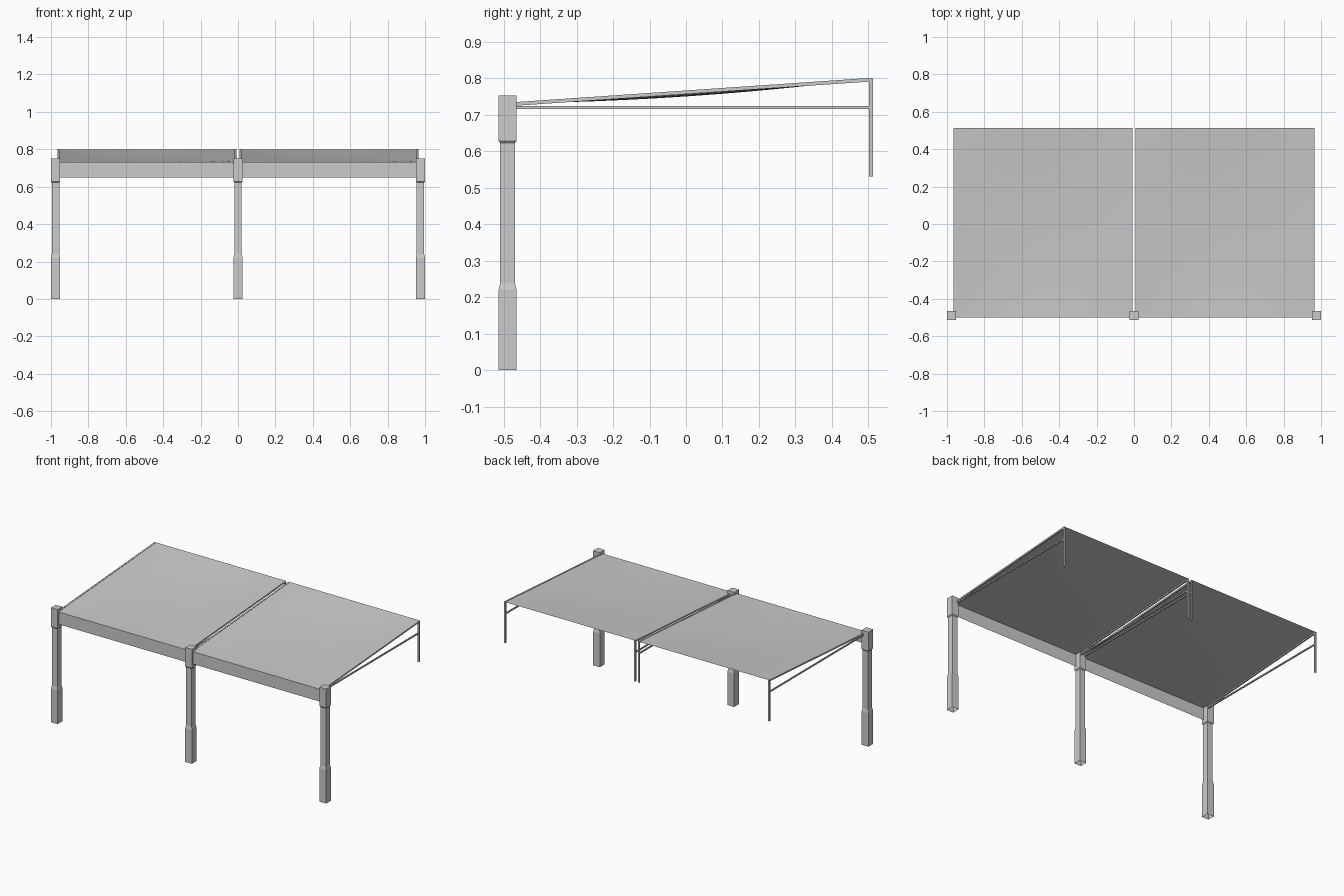
import bpy, bmesh
from mathutils import Vector

if "Cube" in bpy.data.objects:
    bpy.data.objects.remove(bpy.data.objects["Cube"])


def finish(bm, name, smooth=False):
    bmesh.ops.recalc_face_normals(bm, faces=bm.faces)
    me = bpy.data.meshes.new(name)
    bm.to_mesh(me)
    bm.free()
    ob = bpy.data.objects.new(name, me)
    bpy.context.collection.objects.link(ob)
    for p in me.polygons:
        p.use_smooth = smooth
    return ob


# square post: rings of (half width, height), open at the foot
def post(x, y, name):
    rings = [(.0245, 0), (.0245, .22), (.02, .24), (.02, .622), (.0245, .628), (.0245, .752)]
    bm = bmesh.new()
    prev = None
    for h, z in rings:
        ring = [bm.verts.new((x + sx * h, y + sy * h, z))
                for sx, sy in ((-1, -1), (1, -1), (1, 1), (-1, 1))]
        if prev:
            for i in range(4):
                j = (i + 1) % 4
                bm.faces.new((prev[i], prev[j], ring[j], ring[i]))
        prev = ring
    bm.faces.new(prev)
    finish(bm, name)


# square bar between two points
def bar(bm, a, b, w):
    a, b = Vector(a), Vector(b)
    d = (b - a).normalized()
    u = Vector((1, 0, 0)) * w / 2
    v = d.cross(Vector((1, 0, 0))) * w / 2
    r = [[bm.verts.new(p + s * u + t * v) for s, t in ((-1, -1), (1, -1), (1, 1), (-1, 1))]
         for p in (a, b)]
    bm.faces.new(r[0])
    bm.faces.new(r[1])
    for i in range(4):
        j = (i + 1) % 4
        bm.faces.new((r[0][i], r[0][j], r[1][j], r[1][i]))


# side frame: sloping rail, level rail and hanging leg
def side_frame(x, name):
    bm = bmesh.new()
    bar(bm, (x, -.49, .728), (x, .508, .796), .01)
    bar(bm, (x, -.49, .72), (x, .505, .72), .008)
    bar(bm, (x, .507, .53), (x, .507, .798), .01)
    finish(bm, name)


# sagging cloth roof
def canopy(x0, x1, name, n=12):
    bm = bmesh.new()
    rows = []
    for j in range(n + 1):
        v = j / n
        rows.append([bm.verts.new((x0 + (x1 - x0) * i / n, -.5 + 1.013 * v,
                     .731 + .069 * v - .015 * 16 * (i / n) * (1 - i / n) * v * (1 - v)))
                     for i in range(n + 1)])
    for j in range(n):
        for i in range(n):
            bm.faces.new((rows[j][i], rows[j][i + 1], rows[j + 1][i + 1], rows[j + 1][i]))
    ob = finish(bm, name, True)
    if ob.data.polygons[0].normal.z < 0:
        ob.data.flip_normals()


# front valance hanging from the roof edge
def valance(x0, x1, name):
    bm = bmesh.new()
    bm.faces.new([bm.verts.new(c) for c in
                  ((x0, -.5, .65), (x1, -.5, .65), (x1, -.5, .731), (x0, -.5, .731))])
    ob = finish(bm, name)
    if ob.data.polygons[0].normal.y > 0:
        ob.data.flip_normals()


for x, side in ((-.9755, "left"), (0, "middle"), (.9755, "right")):
    post(x, -.489, side + "_post")

for s, side in ((-1, "left"), (1, "right")):
    side_frame(s * .959, side + "_outer_frame")
    side_frame(s * .014, side + "_inner_frame")
    a, b = sorted((s * .009, s * .964))
    canopy(a, b, side + "_canopy")
    valance(a, b, side + "_valance")
